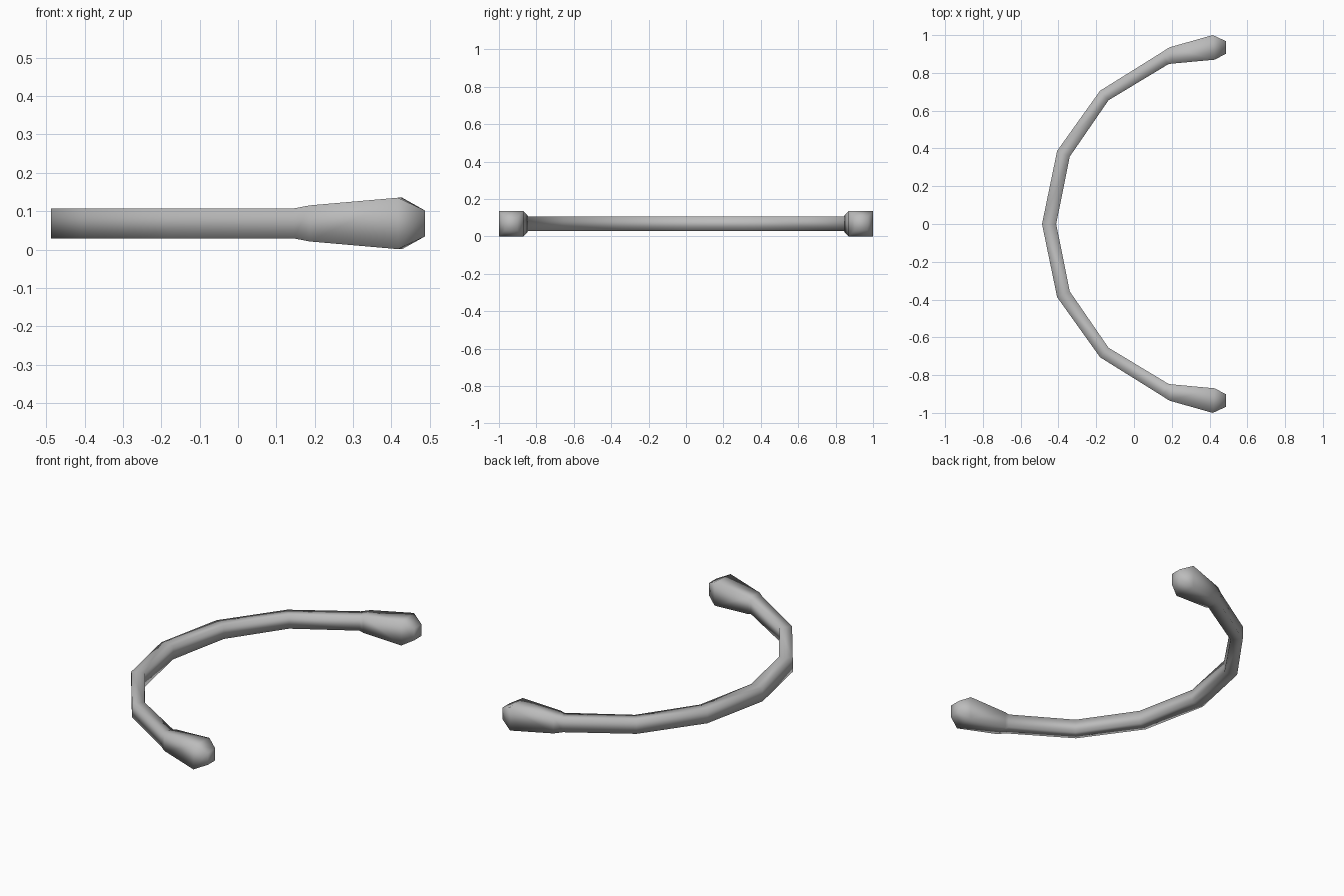
import bpy
import bmesh

cube = bpy.data.objects.get("Cube")
if cube:
    bpy.data.objects.remove(cube, do_unlink=True)

grey = bpy.data.materials.new("plain grey")
grey.use_nodes = True
colour = (0.5, 0.5, 0.5, 1)
grey.diffuse_color = colour
grey.node_tree.nodes["Principled BSDF"].inputs["Base Color"].default_value = colour

# Square sections along one half: outer x, y, inner x, y, half height
MID = 0.068
sections = [
    (-0.487, 0, -0.412, 0, 0.039),
    (-0.407, 0.387, -0.34, 0.357, 0.039),
    (-0.18, 0.705, -0.135, 0.655, 0.039),
    (0.145, 0.908, 0.18, 0.845, 0.039),
    (0.187, 0.935, 0.2, 0.849, 0.047),
    (0.417, 1.0, 0.428, 0.87, 0.067),
    (0.487, 0.968, 0.487, 0.902, 0.034),
]

# Loft the half bar, leaving the mirror plane open
bm = bmesh.new()
rings = []
for ox, oy, ix, iy, h in sections:
    corners = [(ox, oy, MID - h), (ox, oy, MID + h),
               (ix, iy, MID + h), (ix, iy, MID - h)]
    rings.append([bm.verts.new(c) for c in corners])
for a, b in zip(rings, rings[1:]):
    for i in range(4):
        j = (i + 1) % 4
        bm.faces.new((a[i], a[j], b[j], b[i]))
bm.faces.new(rings[-1])
bmesh.ops.recalc_face_normals(bm, faces=bm.faces)
# An open shell: make sure the end cap points outwards
bm.faces.ensure_lookup_table()
if bm.faces[-1].normal.x < 0:
    bmesh.ops.reverse_faces(bm, faces=bm.faces)
for f in bm.faces:
    f.smooth = True

mesh = bpy.data.meshes.new("curved_handle")
bm.to_mesh(mesh)
bm.free()
mesh.materials.append(grey)
handle = bpy.data.objects.new("curved_handle", mesh)
bpy.context.collection.objects.link(handle)

# Mirror front to back
mirror = handle.modifiers.new("Mirror", "MIRROR")
mirror.use_axis = (False, True, False)
mirror.use_clip = True
